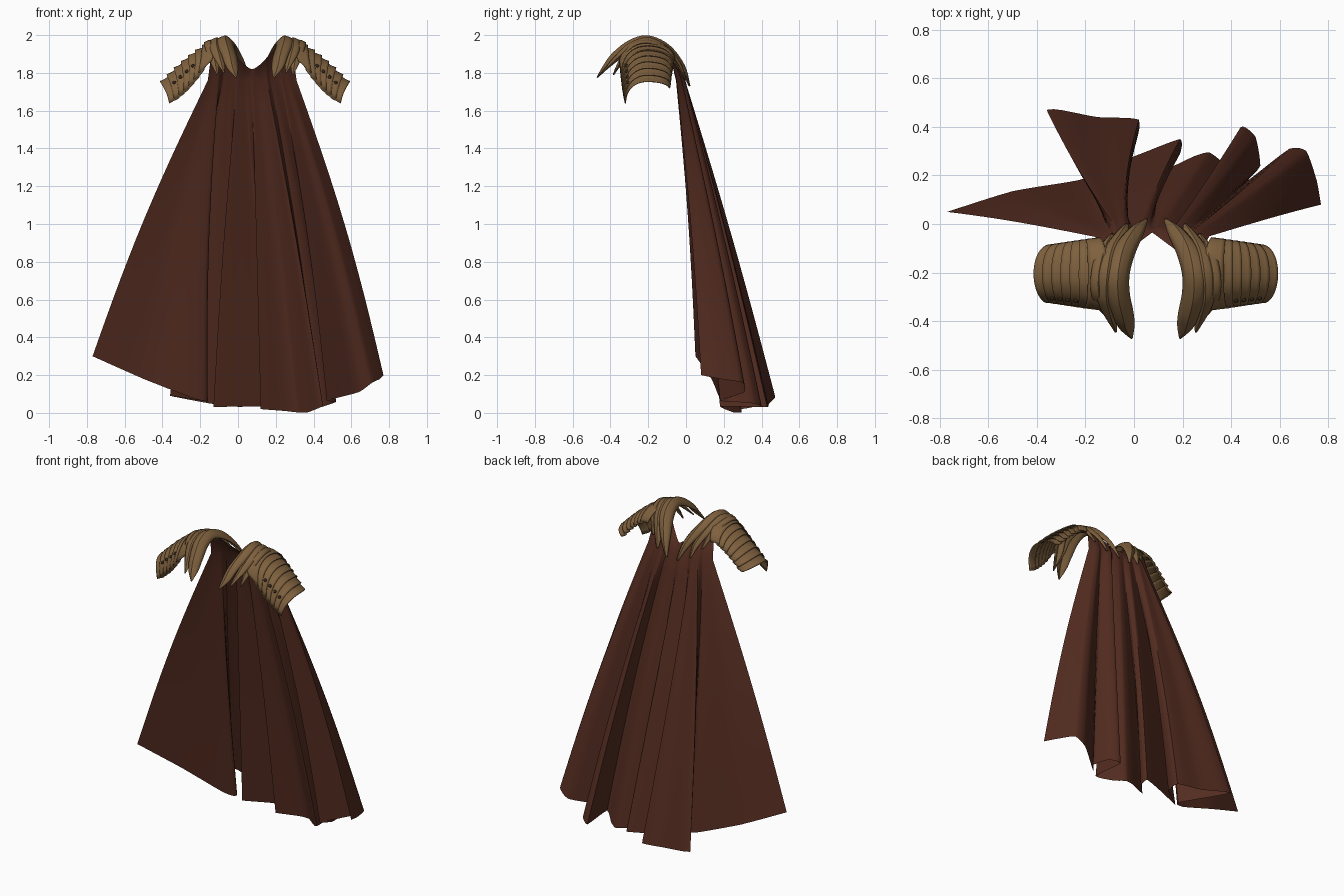
import bpy, math
from mathutils import Vector

if "Cube" in bpy.data.objects:
    bpy.data.objects.remove(bpy.data.objects["Cube"])

AXIS = 0.09  # the shoulder plates mirror about this x


def material(name, rgb):
    m = bpy.data.materials.new(name)
    m.diffuse_color = (*rgb, 1)
    m.use_nodes = True
    m.node_tree.nodes["Principled BSDF"].inputs["Base Color"].default_value = m.diffuse_color
    return m


CLOTH = material("dark_red_cloth", (0.087, 0.025, 0.0145))
BRONZE = material("bronze_brown", (0.21, 0.118, 0.048))
DARK = material("dark_stud", (0.04, 0.022, 0.011))


def smooth_path(pts, n, tight=1.0):
    """Catmull-Rom through tuples; tight < 1 blends to straight lines."""
    pts = [Vector(p) for p in pts]
    out = []
    for i in range(len(pts) - 1):
        a, b = pts[i], pts[i + 1]
        p, q = pts[max(i - 1, 0)], pts[min(i + 2, len(pts) - 1)]
        for k in range(n):
            t = k / n
            c = 0.5 * (2 * a + (b - p) * t + (2 * p - 5 * a + 4 * b - q) * t * t
                       + (3 * a - p - 3 * b + q) * t ** 3)
            out.append(c * tight + a.lerp(b, t) * (1 - tight))
    return out + [pts[-1]]


def sheet(name, rows, mat, thick, angle=40):
    """Grid of points to a smooth thin sheet."""
    w = len(rows[0])
    verts = [tuple(p) for r in rows for p in r]
    faces = [(i * w + j, i * w + j + 1, (i + 1) * w + j + 1, (i + 1) * w + j)
             for i in range(len(rows) - 1) for j in range(w - 1)]
    me = bpy.data.meshes.new(name)
    me.from_pydata(verts, [], faces)
    me.materials.append(mat)
    ob = bpy.data.objects.new(name, me)
    bpy.context.collection.objects.link(ob)
    if thick:
        s = ob.modifiers.new("thickness", "SOLIDIFY")
        s.thickness, s.offset = thick, 0
    bpy.ops.object.select_all(action='DESELECT')
    ob.select_set(True)
    bpy.context.view_layer.objects.active = ob
    bpy.ops.object.shade_smooth_by_angle(angle=math.radians(angle))
    return ob


# Cape: hem zigzag lofted up to a yoke and then over the shoulders
hem = [(-.77, .05, .30), (-.50, .135, .18), (-.23, .18, .075), (-.16, .22, .06),
       (-.36, .47, .09), (-.15, .44, .05), (.02, .43, .03), (.0, .32, .035),
       (-.13, .23, .03), (.03, .29, .035), (.19, .35, .03), (.19, .29, .02),
       (.12, .22, .02), (.25, .28, .01), (.31, .295, .003), (.37, .25, .003), (.45, .18, .035),
       (.44, .40, .03), (.50, .36, .05), (.52, .24, .06), (.47, .18, .065),
       (.64, .31, .11), (.71, .30, .16), (.752, .18, .18), (.77, .08, .20)]
hem = smooth_path(hem, 5, 0.5)
columns = []
for i, h in enumerate(hem):
    f = i / (len(hem) - 1)
    c = 2 * f - 1
    k = min(1, abs(c) * 1.6)
    top = Vector((.075 + .205 * c, -.035 - .095 * k, 1.82 + .13 * k ** 1.5 - .03 * max(0, abs(c) - .6)))
    yoke = Vector((.075 + .235 * c, -.012 - .025 * c * c + (h.y - .25) * .08, 1.76))
    mid = (top + yoke) / 2 + Vector((0, .012 * k, .02 * k))
    col = [top, mid, yoke]
    for j in range(1, 15):
        t = j / 14
        p = yoke.lerp(h, t)
        b = math.sin(math.pi * t)
        p.x += .03 * c * b           # sides belly out a little
        p.y += .012 * b
        col.append(p)
    columns.append(col)
sheet("cape", columns, CLOTH, 0, 50)


# Shoulder dome: s runs down the arm, t from back (-1) to front (1)
def dome(s, t, lift=0.0):
    bulge = math.sin(math.pi * min(max(s, 0), 1))
    u = .20 + .29 * s + (.03 - .09 * s) * t * t
    z = 1.975 - .20 * s - .03 * s * s + .012 * bulge - .55 * max(0, .15 - s) ** 2
    z -= (.10 + .045 * bulge if t > 0 else .09 * (1 - .6 * max(s, 0))) * t * t
    y = -.205 - .15 * math.sin(t * 1.4) * (1 - .2 * s)
    return Vector((u + .6 * lift, y, z + .75 * lift))


# Leaf blades: (outward distance, y, z, width) along each crescent
BLADES = {
    "inner": [(.04, .02, 1.73, .01), (.08, -.01, 1.84, .06), (.13, -.09, 1.945, .09),
              (.155, -.20, 1.995, .09), (.155, -.30, 1.97, .09), (.135, -.39, 1.90, .08),
              (.12, -.44, 1.83, .06), (.10, -.47, 1.775, .005)],
    "middle": [(.12, .0, 1.76, .01), (.14, -.03, 1.85, .05), (.18, -.10, 1.94, .07),
               (.20, -.20, 1.985, .07), (.205, -.30, 1.955, .07), (.19, -.37, 1.89, .06),
               (.165, -.445, 1.80, .005)],
    "outer": [(.18, -.04, 1.82, .01), (.21, -.10, 1.93, .06), (.235, -.20, 1.972, .06),
              (.235, -.29, 1.95, .06), (.215, -.35, 1.87, .05), (.20, -.385, 1.79, .005)],
}
STARTS = [0, .20, .33, .46, .59, .72, .85, .97]

for side, label in ((-1, "left"), (1, "right")):
    def place(p):
        return Vector((AXIS + side * p.x, p.y, p.z))

    # overlapping lames with a pointed front corner
    for k in range(7):
        s0, s1 = STARTS[k], STARTS[k + 1] + .04
        rows = []
        for a in range(6):
            v = a / 5
            row = []
            for b in range(21):
                t = b / 10 - 1
                tooth = .06 * max(t, 0) ** 6 * v
                row.append(place(dome(s0 + (s1 - s0) * v + tooth, t, .016 * v * v)))
            rows.append(row)
        sheet(f"{label}_lame_{k}", rows, BRONZE, .006)

    # crescent blades with a central ridge
    for name, path in BLADES.items():
        rows = []
        for p in smooth_path(path, 5):
            u, y, z, w = p
            inward = Vector((0, -.22 - y, 1.8 - z)).normalized()
            row = []
            for j in (-1, -.6, -.25, 0, .25, .6, 1):
                drop = w * (.45 if j < 0 else .22) * abs(j) ** 1.3
                row.append(place(Vector((u + j * w / 2, y, z)) + inward * drop))
            rows.append(row)
        sheet(f"{label}_{name}_blade", rows, BRONZE, .007, 30)

    # dark studs on the front of the lames
    for k in range(2, 6):
        s = STARTS[k + 1] - .02
        bpy.ops.mesh.primitive_uv_sphere_add(segments=10, ring_count=6, radius=.010,
                                             location=place(dome(s, .66, .010)))
        ob = bpy.context.object
        ob.name = f"{label}_stud_{k}"
        ob.data.materials.append(DARK)
        bpy.ops.object.shade_smooth()
